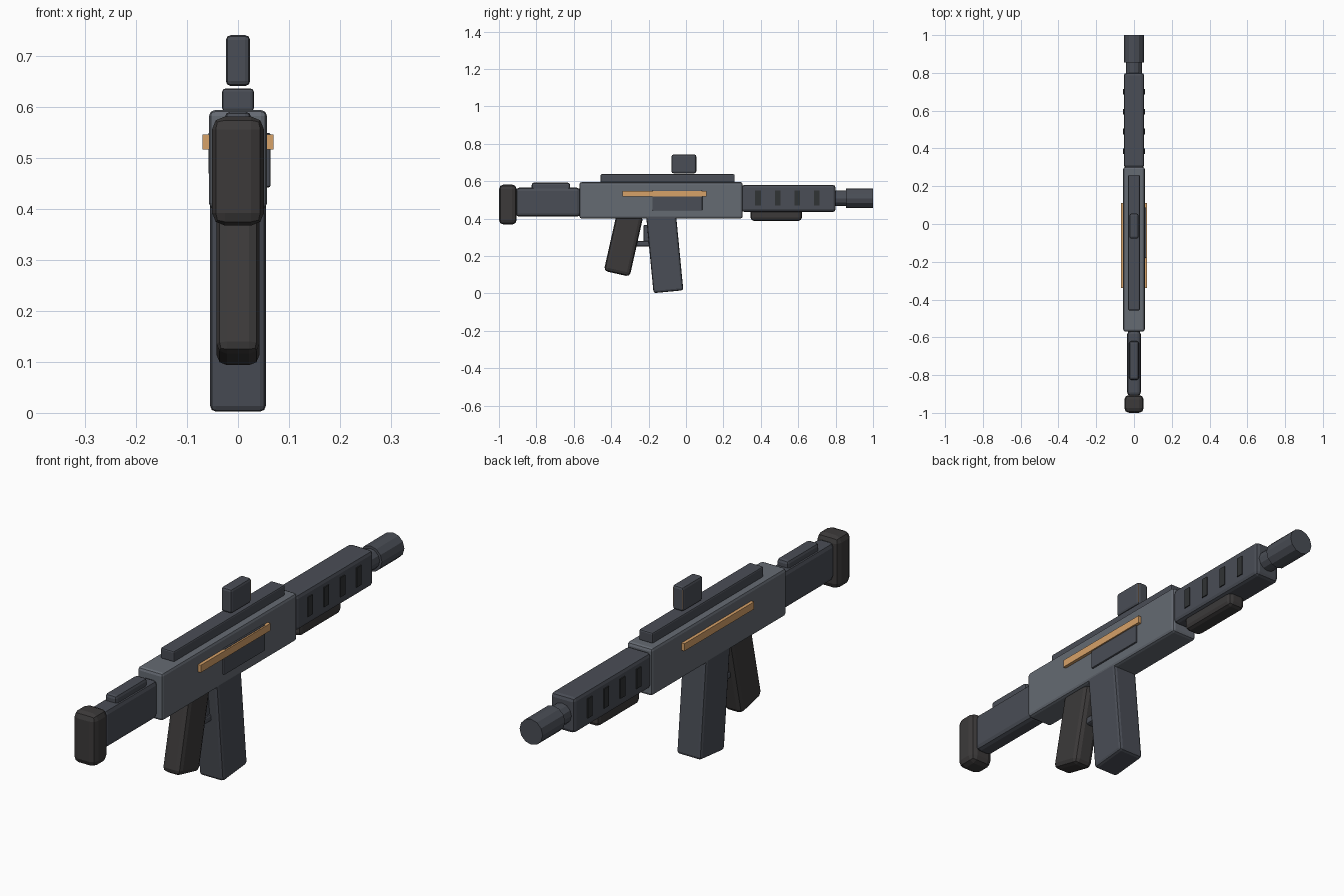
import bpy, math

if "Cube" in bpy.data.objects:
    bpy.data.objects.remove(bpy.data.objects["Cube"])


def material(name, rgb):
    m = bpy.data.materials.new(name)
    m.diffuse_color = (*rgb, 1)
    m.use_nodes = True
    m.node_tree.nodes["Principled BSDF"].inputs["Base Color"].default_value = m.diffuse_color
    return m


STEEL = material("receiver_grey", (0.13, 0.145, 0.17))
DARK = material("dark_steel", (0.068, 0.075, 0.092))
RUBBER = material("rubber", (0.045, 0.042, 0.042))
VENT = material("vent_dark", (0.03, 0.033, 0.035))
ORANGE = material("orange_accent", (0.68, 0.36, 0.14))


def finish(ob, name, mat, bevel=0, segments=2):
    ob.name = name
    ob.data.materials.append(mat)
    if bevel:
        b = ob.modifiers.new("bevel", "BEVEL")
        b.width, b.segments = bevel, segments
        b.limit_method = "ANGLE"
    return ob


def box(name, mat, x, y, z, bevel=0, tilt=0):
    """Box from (min, max) ranges, optionally tilted about x through its centre."""
    ranges = (x, y, z)
    bpy.ops.mesh.primitive_cube_add(size=1, location=[(a + b) / 2 for a, b in ranges])
    ob = bpy.context.object
    ob.scale = [b - a for a, b in ranges]
    bpy.ops.object.transform_apply(location=False, rotation=False, scale=True)
    ob.rotation_euler.x = math.radians(tilt)
    return finish(ob, name, mat, bevel)


def mid(name, mat, half, y, z, bevel=0, tilt=0):
    return box(name, mat, (-half, half), y, z, bevel, tilt)


def tube(name, mat, radius, y0, y1, z, bevel=0):
    bpy.ops.mesh.primitive_cylinder_add(
        vertices=12, radius=radius, depth=y1 - y0,
        location=(0, (y0 + y1) / 2, z), rotation=(math.pi / 2, 0, 0))
    return finish(bpy.context.object, name, mat, bevel, 1)


# Receiver and top rail
mid("receiver", STEEL, 0.057, (-0.57, 0.303), (0.4, 0.595), 0.012)
mid("top_rail", DARK, 0.031, (-0.457, 0.26), (0.592, 0.637), 0.006)

# Sight with a lens block showing through its rounded front corners
mid("sight", DARK, 0.024, (-0.077, 0.055), (0.642, 0.742), 0.01)
mid("sight_lens", ORANGE, 0.022, (0.042, 0.052), (0.652, 0.732))

# Stock, cheek rest and butt pad
mid("stock", DARK, 0.036, (-0.91, -0.565), (0.41, 0.565), 0.018)
mid("cheek_rest", DARK, 0.026, (-0.825, -0.62), (0.54, 0.592), 0.012)
mid("butt_pad", RUBBER, 0.051, (-1.0, -0.905), (0.368, 0.582), 0.025)

# Handguard, its lower grip and the side vents
mid("handguard", DARK, 0.054, (0.298, 0.8), (0.435, 0.58), 0.015)
mid("handguard_grip", RUBBER, 0.038, (0.345, 0.62), (0.388, 0.46), 0.018)
for i in range(4):
    y = 0.385 + i * 0.105
    for side, s in (("left", -1), ("right", 1)):
        box(f"vent_{side}_{i + 1}", VENT, sorted((s * 0.048, s * 0.058)),
            (y - 0.015, y + 0.015), (0.47, 0.55))

# Barrel and muzzle
tube("barrel", DARK, 0.042, 0.7, 0.87, 0.508)
tube("muzzle", DARK, 0.052, 0.855, 1.0, 0.508)

# Pistol grip, magazine, trigger and guard
mid("pistol_grip", RUBBER, 0.042, (-0.405, -0.263), (0.101, 0.431), 0.02, -12.7)
mid("magazine", DARK, 0.055, (-0.194, -0.034), (0.008, 0.428), 0.012, 5.5)
mid("trigger", DARK, 0.012, (-0.227, -0.185), (0.275, 0.365), 0.005)
mid("trigger_guard", DARK, 0.018, (-0.3, -0.16), (0.25, 0.28), 0.008)

# Ejection port on the right, accent stripes on both sides
box("ejection_port", DARK, (0.05, 0.064), (-0.18, 0.087), (0.443, 0.55), 0.004)
for side, s in (("left", -1), ("right", 1)):
    box(f"accent_stripe_{side}", ORANGE, sorted((s * 0.05, s * 0.07)),
        (-0.34, 0.11), (0.517, 0.547))
